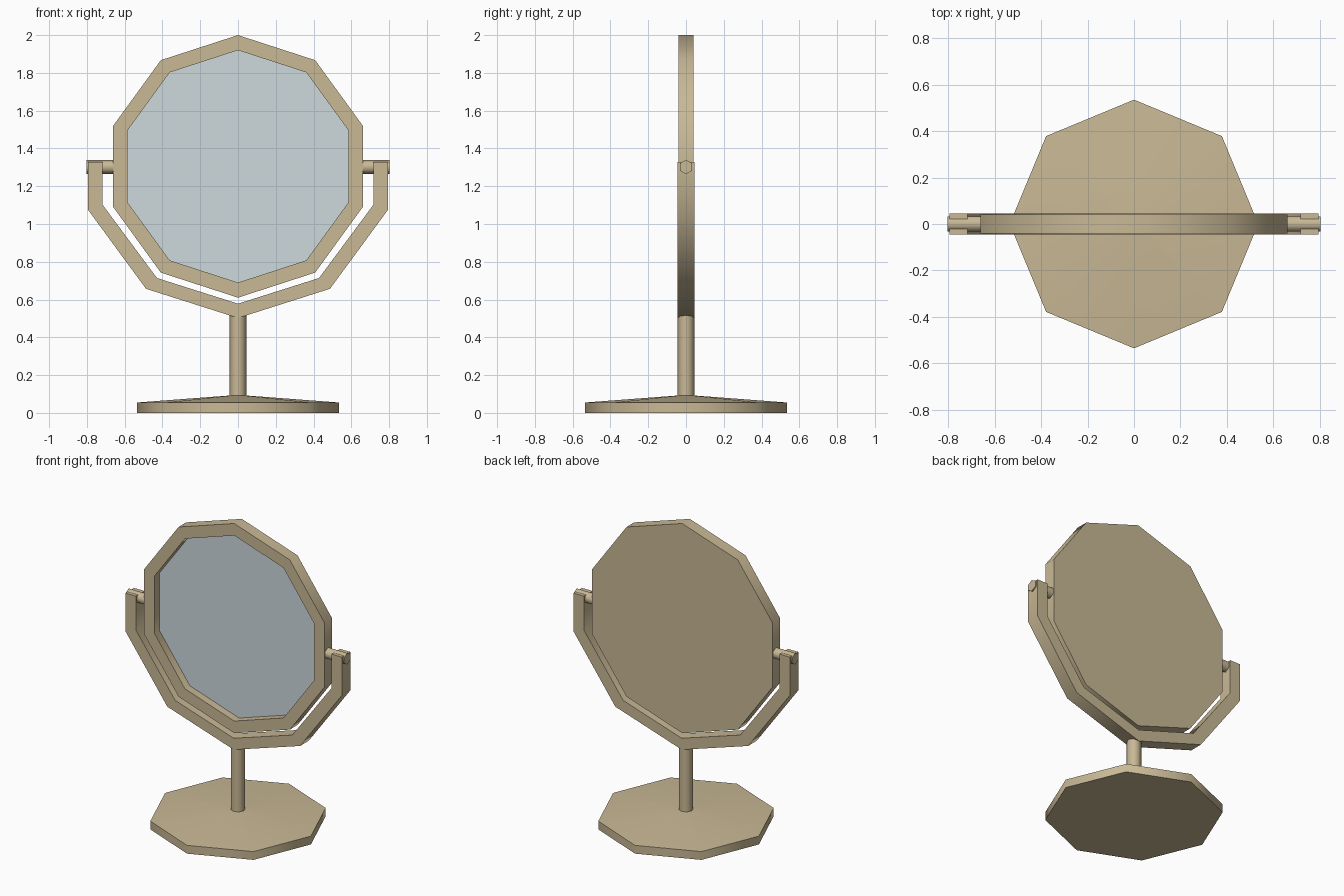
import bpy, bmesh, math
from mathutils import Matrix

if "Cube" in bpy.data.objects:
    bpy.data.objects.remove(bpy.data.objects["Cube"])


def material(name, rgb):
    m = bpy.data.materials.new(name)
    m.diffuse_color = (*rgb, 1)
    m.use_nodes = True
    m.node_tree.nodes["Principled BSDF"].inputs["Base Color"].default_value = m.diffuse_color
    return m


wood = material("tan_wood", (0.58, 0.48, 0.30))
glass = material("mirror_glass", (0.61, 0.69, 0.72))


def finish(name, bm, mats, matrix=Matrix()):
    bmesh.ops.recalc_face_normals(bm, faces=bm.faces)
    bm.transform(matrix)
    me = bpy.data.meshes.new(name)
    bm.to_mesh(me)
    bm.free()
    for m in mats:
        me.materials.append(m)
    ob = bpy.data.objects.new(name, me)
    bpy.context.collection.objects.link(ob)
    bpy.ops.object.select_all(action='DESELECT')
    ob.select_set(True)
    bpy.context.view_layer.objects.active = ob
    bpy.ops.object.shade_smooth_by_angle(angle=math.radians(65))
    return ob


def lathe(name, rings, sides, matrix=Matrix(), cap_mat=None):
    """Stack of (radius, height) polygons with both ends capped."""
    bm = bmesh.new()
    loops = [[bm.verts.new((r * math.cos(i * math.tau / sides),
                            r * math.sin(i * math.tau / sides), h))
              for i in range(sides)] for r, h in rings]
    for a, b in zip(loops, loops[1:]):
        for i in range(sides):
            j = (i + 1) % sides
            bm.faces.new((a[i], a[j], b[j], b[i]))
    bm.faces.new(loops[0])
    cap = bm.faces.new(loops[-1])
    if cap_mat:
        cap.material_index = 1
    return finish(name, bm, [wood, cap_mat] if cap_mat else [wood], matrix)


# Round foot and post
lathe("base", [(0.535, 0), (0.535, 0.055), (0.044, 0.092)], 8)
lathe("post", [(0.044, 0.08), (0.044, 0.53)], 8)

# Mirror: back, rim, recessed glass; local z points to the front, a corner points up
face_front = (Matrix.Translation((0, 0, 1.305)) @ Matrix.Rotation(math.pi / 2, 4, 'X')
              @ Matrix.Rotation(math.pi / 2, 4, 'Z'))
lathe("mirror_frame", [(0.695, -0.04), (0.695, 0.04), (0.615, 0.04), (0.615, -0.012)],
      10, face_front, glass)

# Yoke: strip between outer and inner outlines, extruded in depth
half_out = [(0.794, 1.328), (0.794, 1.075), (0.487, 0.657), (0, 0.502)]
half_in = [(0.717, 1.328), (0.717, 1.102), (0.429, 0.714), (0, 0.578)]
mirrored = lambda pts: pts + [(-x, z) for x, z in reversed(pts[:-1])]
bm = bmesh.new()
outer, inner = [[bm.verts.new((x, -0.045, z)) for x, z in mirrored(p)]
                for p in (half_out, half_in)]
for i in range(len(outer) - 1):
    bm.faces.new((outer[i], outer[i + 1], inner[i + 1], inner[i]))
ext = bmesh.ops.extrude_face_region(bm, geom=bm.faces[:], use_keep_orig=True)
bmesh.ops.translate(bm, vec=(0, 0.09, 0),
                    verts=[v for v in ext["geom"] if isinstance(v, bmesh.types.BMVert)])
finish("yoke", bm, [wood])

# Hexagonal pivot pins
for side, label in ((1, "right"), (-1, "left")):
    m = Matrix.Translation((0, 0, 1.302)) @ Matrix.Rotation(side * math.pi / 2, 4, 'Y')
    lathe("pivot_pin_" + label, [(0.038, 0.64), (0.038, 0.802)], 6, m)
